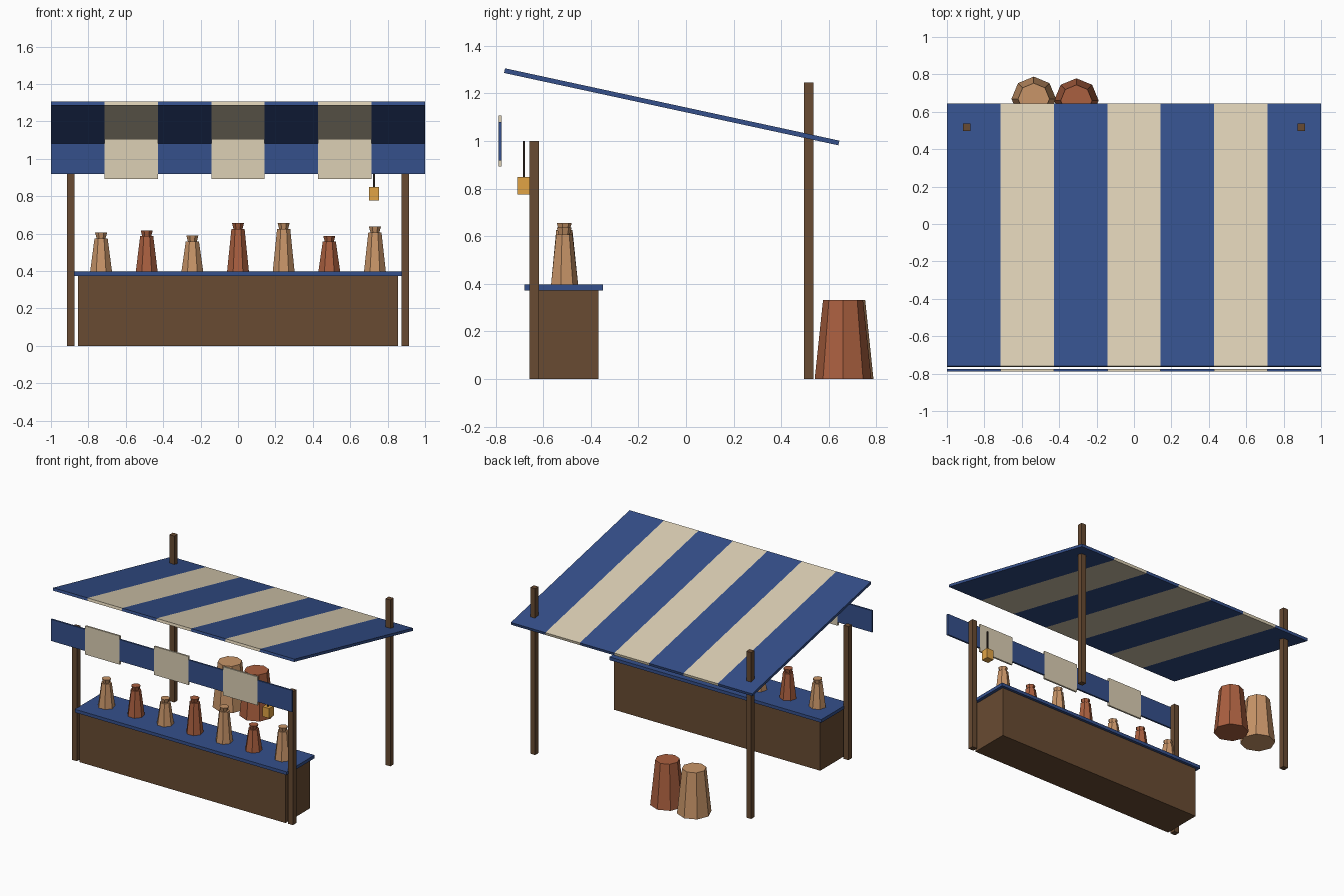
import bpy
from math import atan2, hypot

if "Cube" in bpy.data.objects:
    bpy.data.objects.remove(bpy.data.objects["Cube"])


def mat(name, r, g, b):
    m = bpy.data.materials.new(name)
    m.diffuse_color = (r, g, b, 1)
    m.use_nodes = True
    m.node_tree.nodes["Principled BSDF"].inputs["Base Color"].default_value = m.diffuse_color
    return m


BLUE = mat("blue_cloth", .035, .08, .26)
CREAM = mat("cream_cloth", .72, .63, .46)
WOOD = mat("wood", .14, .07, .032)
RED = mat("red_clay", .40, .115, .05)
TAN = mat("tan_clay", .58, .30, .14)
GLOW = mat("lantern_amber", .75, .37, .06)
IRON = mat("dark_iron", .03, .02, .015)


def box(name, centre, size, material, tilt=0):
    bpy.ops.mesh.primitive_cube_add(size=1, location=centre, rotation=(tilt, 0, 0))
    ob = bpy.context.object
    ob.name = name
    ob.scale = size
    ob.data.materials.append(material)
    return ob


def cone(name, x, y, z0, z1, r0, r1, sides, material):
    bpy.ops.mesh.primitive_cone_add(vertices=sides, radius1=r0, radius2=r1,
                                    depth=z1 - z0, location=(x, y, (z0 + z1) / 2))
    ob = bpy.context.object
    ob.name = name
    ob.data.materials.append(material)
    return ob


# counter
box("counter_body", (0, -.513, .187), (1.71, .29, .374), WOOD)
box("counter_top", (0, -.513, .385), (1.756, .33, .024), BLUE)

# posts
for side, s in (("left", -1), ("right", 1)):
    box(f"front_post_{side}", (s * .895, -.637, .5), (.04, .04, 1.0), WOOD)
    box(f"back_post_{side}", (s * .895, .516, .623), (.04, .04, 1.246), WOOD)

# sloping striped awning and hanging front valance
run, drop = 1.405, -.304
tilt, length = atan2(drop, run), hypot(run, drop)
w = 2 / 7
for i in range(7):
    x = -1 + w * (i + .5)
    cream = i % 2
    cloth = CREAM if cream else BLUE
    box(f"awning_stripe_{i + 1}", (x, -.06, 1.144), (w, length, .02), cloth, tilt)
    box(f"valance_panel_{i + 1}", (x, -.782, 1.0),
        (w, .013, .214 if cream else .162), cloth)

# row of bottles with flared necks
tops = (.605, .617, .589, .656, .656, .587, .637)
for i, top in enumerate(tops):
    x = (i - 3) * .244
    clay = RED if i % 2 else TAN
    cone(f"bottle_body_{i + 1}", x, -.513, .396, top - .03, .06, .036, 7, clay)
    cone(f"bottle_neck_{i + 1}", x, -.513, top - .032, top, .024, .033, 7, clay)

# hanging lantern
box("lantern", (.727, -.681, .813), (.055, .055, .074), GLOW)
box("lantern_hanger", (.727, -.681, .925), (.01, .01, .15), IRON)

# large jars behind the stall
cone("jar_tan", -.536, .669, 0, .333, .119, .084, 8, TAN)
cone("jar_red", -.308, .66, 0, .333, .119, .084, 8, RED)
